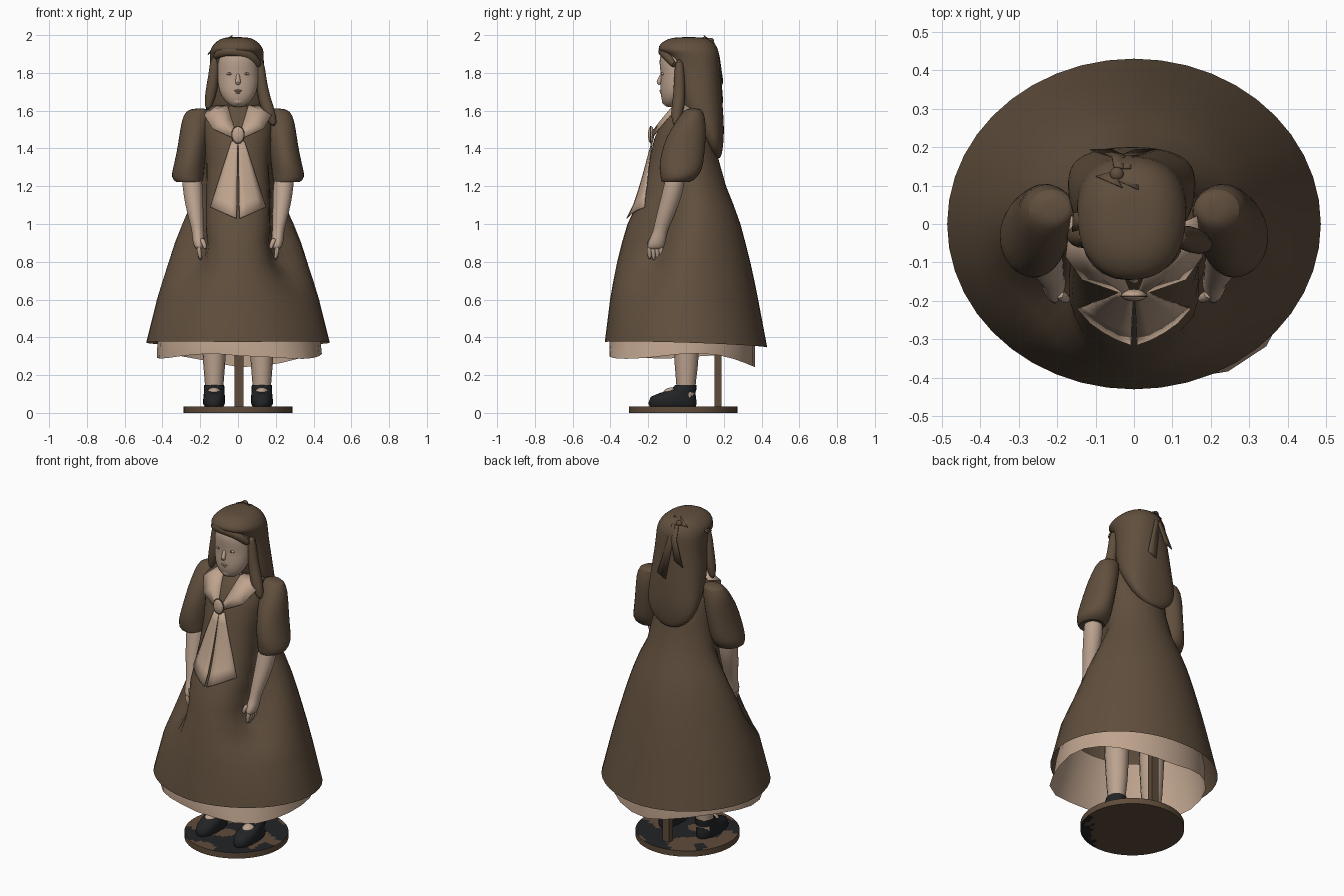
import bpy, bmesh, math
from mathutils import Vector, noise

if "Cube" in bpy.data.objects:
    bpy.data.objects.remove(bpy.data.objects["Cube"])

def mat(name, c):
    m = bpy.data.materials.new(name)
    m.diffuse_color = (*c, 1)
    m.use_nodes = True
    m.node_tree.nodes["Principled BSDF"].inputs["Base Color"].default_value = m.diffuse_color
    return m

BROWN = mat("brown cloth", (0.118, 0.078, 0.047))
HAIR = mat("brown hair", (0.118, 0.078, 0.047))
CREAM = mat("cream linen", (0.52, 0.37, 0.27))
SKIN = mat("skin", (0.50, 0.365, 0.275))
LIP = mat("lips", (0.40, 0.27, 0.20))
BLACK = mat("black leather", (0.016, 0.017, 0.019))
WOOD = mat("wood", (0.115, 0.072, 0.043))

def finish(name, bm, m, angle=50, subsurf=0, thick=0):
    bmesh.ops.recalc_face_normals(bm, faces=bm.faces)
    me = bpy.data.meshes.new(name)
    bm.to_mesh(me)
    bm.free()
    me.materials.append(m)
    me.shade_smooth()
    me.set_sharp_from_angle(angle=math.radians(angle))
    ob = bpy.data.objects.new(name, me)
    bpy.context.collection.objects.link(ob)
    if thick:
        ob.modifiers.new("thickness", 'SOLIDIFY').thickness = thick
    if subsurf:
        s = ob.modifiers.new("smooth", 'SUBSURF')
        s.levels = s.render_levels = subsurf
    return ob

def skin_rings(bm, rings, caps):
    vs = [[bm.verts.new(p) for p in r] for r in rings]
    n = len(vs[0])
    for a, b in zip(vs, vs[1:]):
        for i in range(n):
            bm.faces.new((a[i], a[(i + 1) % n], b[(i + 1) % n], b[i]))
    if caps:
        bm.faces.new(vs[0])
        bm.faces.new(vs[-1])

def loft(name, rings, m, n=24, caps=True, power=1.0, warp=None, **kw):
    """Stack of horizontal rings (cx, cy, z, rx, ry)."""
    bm = bmesh.new()
    out = []
    for k, (cx, cy, z, rx, ry) in enumerate(rings):
        ring = []
        for i in range(n):
            t = 2 * math.pi * i / n
            c, s = math.cos(t), math.sin(t)
            p = Vector((cx + rx * math.copysign(abs(c) ** power, c),
                        cy + ry * math.copysign(abs(s) ** power, s), z))
            ring.append(warp(p, t, k) if warp else p)
        out.append(ring)
    skin_rings(bm, out, caps)
    return finish(name, bm, m, **kw)

def tube(name, pts, radii, m, n=10, flat=1.0, subsurf=1):
    """Tapered tube along a path; flat squashes it in one direction."""
    bm = bmesh.new()
    pts = [Vector(p) for p in pts]
    rings = []
    for k, p in enumerate(pts):
        d = (pts[min(k + 1, len(pts) - 1)] - pts[max(k - 1, 0)]).normalized()
        a = d.cross(Vector((0, 1, 0.02))).normalized()
        b = d.cross(a)
        rings.append([p + radii[k] * (a * math.cos(t) + b * flat * math.sin(t))
                      for t in (2 * math.pi * i / n for i in range(n))])
    skin_rings(bm, rings, True)
    return finish(name, bm, m, subsurf=subsurf)

def strip(name, rows, m, thick=0.005):
    """Cloth panel from rows of equally many points."""
    bm = bmesh.new()
    vs = [[bm.verts.new(p) for p in r] for r in rows]
    for a, b in zip(vs, vs[1:]):
        for i in range(len(a) - 1):
            bm.faces.new((a[i], a[i + 1], b[i + 1], b[i]))
    return finish(name, bm, m, thick=thick)

def ball(name, loc, size, m):
    bm = bmesh.new()
    bmesh.ops.create_uvsphere(bm, u_segments=16, v_segments=10, radius=1)
    for v in bm.verts:
        v.co = Vector((v.co[i] * size[i] + loc[i] for i in range(3)))
    return finish(name, bm, m, angle=180)

# display stand: disc with worn dark patches, and post
disc = loft("stand_disc", [(0, -.015, .035, r / 16 * .287 + .001, r / 16 * .287 + .001) for r in range(17)]
            + [(0, -.015, 0, .288 - r / 16 * .287, .288 - r / 16 * .287) for r in range(17)], WOOD, n=48, angle=40)
disc.data.materials.append(BLACK)
for f in disc.data.polygons:
    c = f.center
    if f.normal.z > .5 and noise.noise(Vector((c.x * 7, c.y * 7, 3.3))) > -.17:
        f.material_index = 1
    if f.normal.z < -.5 and c.x - c.y > .33 + .1 * noise.noise(c * 25):
        f.material_index = 1
bm = bmesh.new()
bmesh.ops.create_cube(bm, size=1)
for v in bm.verts:
    v.co = Vector((.005 + v.co.x * .046, .17 + v.co.y * .036, .48 + v.co.z * .9))
finish("stand_post", bm, WOOD)

# dress body: (z, half width, front y, back y, depth of the hollow under the arm)
PROFILE = [(1.625, .055, -.065, .045, 0), (1.59, .15, -.09, .09, 0), (1.54, .18, -.13, .12, 0),
           (1.45, .188, -.168, .15, .03), (1.35, .19, -.192, .17, .08), (1.2, .22, -.23, .212, .22),
           (1.1, .268, -.262, .252, .31), (1.0, .308, -.31, .288, .36), (.9, .342, -.34, .315, .37),
           (.8, .372, -.365, .34, .30), (.7, .402, -.385, .362, .13), (.6, .43, -.402, .382, .03),
           (.36, .486, -.43, .43, 0)]
def hollow(p, depth):
    """Press the skirt in where the arm and hand rest."""
    a = math.degrees(math.atan2(p.y, abs(p.x)))
    mid = -min(40, max(12, 15 + (1.2 - p.z) * 72))
    s = 1 - depth * math.exp(-((a - mid) / 23) ** 2)
    return Vector((p.x * s, p.y * s, p.z))
def hem(p, t, k):
    p = hollow(p, PROFILE[k][4])
    if k == len(PROFILE) - 1:
        p.z += .012 * abs(math.cos(t)) - .014 * math.sin(t)
    return p
loft("dress", [(0, (f + b) / 2, z, w, (b - f) / 2) for z, w, f, b, d in PROFILE], BROWN,
     n=44, caps=False, warp=hem)

def front(x, z):
    """Front surface y of the dress at a given x and z."""
    for a, b in zip(PROFILE, PROFILE[1:]):
        if b[0] <= z <= a[0]:
            u = (a[0] - z) / (a[0] - b[0])
            _, w, f, k, d = (p + u * (q - p) for p, q in zip(a, b))
            for i in range(91):
                t = math.radians(i - 90)
                p = hollow(Vector((w * math.cos(t), (f + k) / 2 + (k - f) / 2 * math.sin(t), z)), d)
                if p.x >= x:
                    break
            return p.y

# petticoat, with uneven hem bulging at the front right
def petti(p, t, k):
    if k:
        g = math.exp(-((t - math.radians(308)) / .35) ** 2)
        s = 1 + (.10 if k == 2 else .03) * g
        p.x *= s
        p.y *= s
        if k == 2:
            p.z += .018 * math.sin(3 * t + .6) + .03 * abs(math.cos(t)) - .015 * math.sin(t)
    return p
loft("petticoat", [(.005, -.015, .62, .38, .34), (.005, -.02, .4, .43, .385), (.007, -.02, .272, .437, .385)],
     CREAM, n=24, caps=False, warp=petti)

for s, side in ((-1, "left"), (1, "right")):
    # puffed sleeve
    loft(side + "_sleeve", [(s * x, y, z, a, b) for x, y, z, a, b in (
        (.2, .04, 1.612, .03, .03), (.215, .04, 1.602, .065, .052), (.226, .025, 1.54, .076, .082),
        (.236, 0, 1.46, .077, .108), (.248, -.018, 1.37, .08, .118), (.262, -.028, 1.29, .085, .118),
        (.268, -.035, 1.25, .088, .1), (.26, -.058, 1.212, .072, .076), (.25, -.06, 1.24, .04, .045))],
        BROWN, n=16, subsurf=1)
    # arm and hand
    loft(side + "_arm", [(s * x, y, z, a, b) for x, y, z, a, b in (
        (.25, -.05, 1.3, .05, .05), (.24, -.062, 1.2, .057, .057), (.232, -.09, 1.1, .049, .054),
        (.218, -.125, 1.0, .037, .044), (.212, -.138, .955, .031, .038), (.209, -.152, .915, .034, .046),
        (.207, -.162, .88, .027, .047), (.205, -.165, .865, .016, .036))], SKIN, n=14, subsurf=1)
    for i in range(4):
        y = -.195 + i * .021
        tube(side + "_finger", [(s * .208, y, .885), (s * .206, y, .85), (s * .196, y + .004, .805 + .006 * abs(i - 1))],
             [.014, .013, .009], SKIN, n=8)
    tube(side + "_thumb", [(s * .197, -.18, .925), (s * .178, -.195, .895), (s * .173, -.195, .865)],
         [.016, .014, .009], SKIN, n=8)
    # leg, shoe, bare instep and strap
    x = s * .126
    loft(side + "_leg", [(x, 0, .08, .046, .048), (x, 0, .16, .05, .052), (x, .002, .26, .058, .062),
                         (x, .002, .4, .066, .068), (x, 0, .9, .08, .08)], SKIN, n=16)
    loft(side + "_shoe", [(x, -.07, .034, .05, .122), (x + s * .002, -.072, .05, .058, .128),
                          (x, -.067, .085, .057, .12), (x, -.047, .104, .055, .096),
                          (x, -.008, .125, .054, .063), (x, -.001, .148, .053, .056)], BLACK, n=20, power=.9)
    ball(side + "_instep", (x, -.07, .108), (.036, .05, .027), SKIN)
    tube(side + "_shoe_strap", [(x - .05, -.035, .115), (x - .026, -.066, .133), (x + .026, -.066, .133), (x + .05, -.035, .115)],
         [.008] * 4, BLACK, n=8)
    # collar half
    inner = [(.062, .0, 1.632), (.055, -.06, 1.628), (.035, -.115, 1.56), (.012, -.17, 1.485)]
    outer = [(.165, .02, 1.614), (.178, -.085, 1.575), (.135, -.145, 1.505), (.02, -.185, 1.452)]
    rows = []
    for a, b in zip(inner, outer):
        a, b = Vector(a), Vector(b)
        row = [a, a.lerp(b, .5) + Vector((0, -.012, .008)), b]
        rows.append([(s * p.x, p.y, p.z) for p in row])
    strip(side + "_collar", rows, CREAM)
    # hanging tie tail draped over the dress front
    rows = []
    for j in range(7):
        v = j / 6
        row = []
        for i in range(5):
            u = i / 4
            px = .001 + v * .007 + u * (.034 + .106 * v)
            pz = 1.44 - v * (.41 - .06 * u)
            row.append((s * px, front(px, pz) - .012 - .008 * (1 - u) * v, pz))
        rows.append(row)
    strip(side + "_tie_tail", rows, CREAM)
    # eye with dark iris, brow
    ball(side + "_eye_white", (s * .044, -.121, 1.795), (.017, .010, .008), CREAM)
    ball(side + "_iris", (s * .044, -.127, 1.795), (.007, .005, .007), HAIR)
    tube(side + "_brow", [(s * .022, -.128, 1.828), (s * .045, -.124, 1.834), (s * .068, -.108, 1.826)],
         [.003, .004, .002], LIP, n=6)

# brooch
ball("brooch", (0, -.185, 1.472), (.034, .016, .046), CREAM)
tube("brooch_rim", [(.033 * math.cos(a), -.188, 1.472 + .045 * math.sin(a)) for a in
                    (i * math.pi / 10 for i in range(21))], [.0025] * 21, BROWN, n=6, subsurf=0)

# neck and head
loft("neck", [(0, -.01, 1.57, .055, .05), (0, -.015, 1.64, .046, .045), (0, -.02, 1.7, .05, .05)], SKIN, n=16)
loft("head", [(0, -.08, 1.618, .022, .022), (0, -.078, 1.634, .055, .044), (0, -.067, 1.675, .09, .068),
              (0, -.052, 1.73, .108, .086), (0, -.042, 1.79, .109, .09), (0, -.044, 1.85, .109, .1),
              (0, -.035, 1.91, .1, .104), (0, -.03, 1.95, .05, .06)], SKIN, n=20, subsurf=1)
tube("nose", [(0, -.122, 1.805), (0, -.134, 1.775), (0, -.146, 1.75), (0, -.136, 1.737)],
     [.008, .011, .016, .010], SKIN)
ball("chin", (0, -.106, 1.65), (.03, .022, .02), SKIN)
ball("upper_lip", (0, -.129, 1.706), (.022, .012, .006), LIP)
ball("lower_lip", (0, -.126, 1.695), (.017, .012, .006), LIP)

# hair: crown over the forehead, then long mass down the back (z, half width, front y, back y)
HAIRP = [(1.99, .05, -.05, .08), (1.98, .09, -.1, .125), (1.955, .122, -.138, .155), (1.93, .138, -.15, .168),
         (1.912, .143, -.14, .174), (1.893, .143, -.095, .177), (1.8, .145, -.068, .182), (1.7, .16, -.055, .19),
         (1.6, .168, -.03, .197), (1.5, .168, .05, .203), (1.42, .145, .1, .198), (1.37, .09, .13, .19), (1.345, .035, .15, .18)]
loft("hair", [(-.006, (f + b) / 2, z, w, (b - f) / 2) for z, w, f, b in HAIRP], HAIR,
     n=24, power=.88, subsurf=1, angle=180)
tube("hair_fringe", [(-.125, -.05, 1.88), (-.1, -.098, 1.905), (-.05, -.128, 1.918), (.02, -.126, 1.912),
                     (.08, -.098, 1.885), (.118, -.055, 1.83)], [.016, .024, .028, .028, .028, .02], HAIR, flat=.8)
tube("hair_lock_left", [(-.122, -.035, 1.9), (-.128, -.035, 1.78), (-.146, -.03, 1.68), (-.162, -.03, 1.6)],
     [.024, .03, .034, .014], HAIR)
tube("hair_lock_right", [(.115, -.035, 1.88), (.122, -.035, 1.76), (.138, -.035, 1.66), (.17, -.05, 1.58), (.194, -.055, 1.515)],
     [.024, .03, .036, .035, .014], HAIR)

# hair bow with loops and hanging tails
ball("bow_knot", (-.045, .13, 1.972), (.018, .018, .014), BROWN)
strip("bow_loop_a", [[(-.045, .135, 1.97), (-.045, .115, 1.982)], [(.01, .125, 1.97), (.012, .09, 1.99)]], BROWN)
strip("bow_loop_b", [[(-.045, .14, 1.97), (-.045, .12, 1.982)], [(-.1, .125, 1.96), (-.03, .095, 2.0)]], BROWN)
strip("bow_loop_c", [[(-.125, -.01, 1.925), (-.13, .03, 1.93)], [(-.158, -.02, 1.895), (-.155, .03, 1.9)]], BROWN)
for x0, x1, z1 in ((-.04, -.085, 1.74), (-.02, .03, 1.64)):
    strip("bow_tail", [[(x0 - .012, .148, 1.965), (x0 + .012, .148, 1.965)],
                       [(x0 - .018, .178, 1.89), (x0 + .018, .178, 1.89)],
                       [(x1 - .028, .195, z1), (x1 + .028, .195, z1 + .03)]], BROWN)
